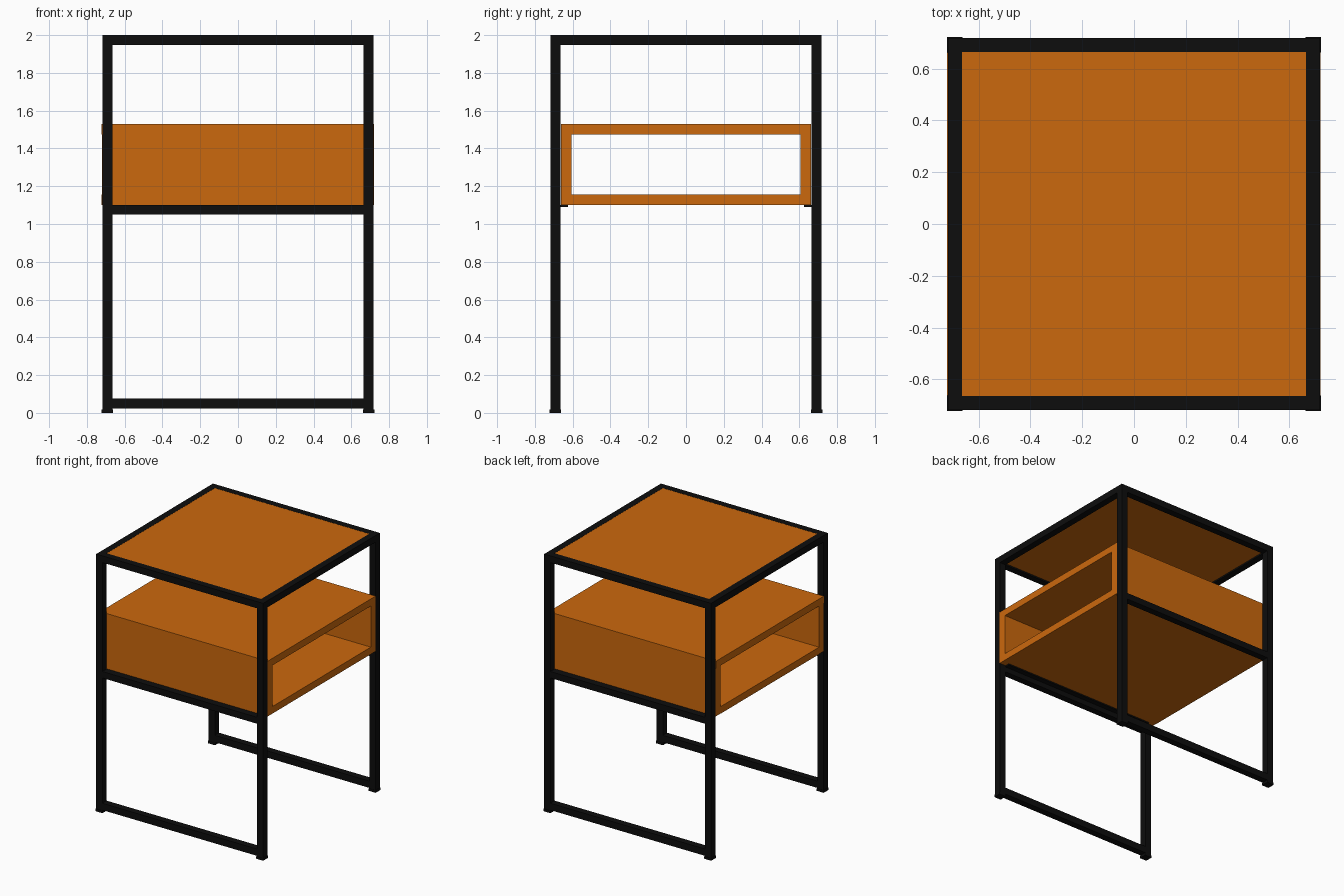
import bpy

if "Cube" in bpy.data.objects:
    bpy.data.objects.remove(bpy.data.objects["Cube"])

def material(name, color):
    m = bpy.data.materials.new(name)
    m.diffuse_color = color
    m.use_nodes = True
    m.node_tree.nodes["Principled BSDF"].inputs["Base Color"].default_value = m.diffuse_color
    return m

METAL = material("black_metal", (0.004, 0.004, 0.004, 1))
WOOD = material("orange_wood", (0.6, 0.14, 0.004, 1))

def box(name, x, y, z, mat):
    """Axis-aligned board given by (min, max) on each axis."""
    bpy.ops.mesh.primitive_cube_add(size=1)
    o = bpy.context.object
    o.name = name
    o.location = [(a + b) / 2 for a, b in (x, y, z)]
    o.scale = [b - a for a, b in (x, y, z)]
    bpy.ops.object.transform_apply(location=True, rotation=False, scale=True)
    o.data.materials.append(mat)
    return o

def side(s, a, b):
    """Range a..b mirrored to the side s."""
    return (a, b) if s > 0 else (-b, -a)

OUT, IN = 0.718, 0.665   # outer and inner faces of the square tube frame

for sy, yn in ((-1, "front"), (1, "back")):
    y = side(sy, IN, OUT)
    for sx, xn in ((-1, "left"), (1, "right")):
        # Legs with small foot pads
        box(f"{yn}_{xn}_leg", side(sx, IN, OUT), y, (0.015, 2.0), METAL)
        box(f"{yn}_{xn}_foot_pad", side(sx, 0.662, 0.722), side(sy, 0.662, 0.722), (0, 0.018), METAL)
    # Rails running along x
    for name, z in (("bottom", (0.022, 0.075)), ("middle", (1.05, 1.10)), ("top", (1.948, 2.0))):
        box(f"{yn}_{name}_rail", (-IN, IN), y, z, METAL)
    # Thin ledge that carries the compartment
    box(f"{yn}_support_ledge", (-IN, IN), side(sy, 0.625, IN), (1.09, 1.10), METAL)
    # Compartment walls
    box(f"compartment_{yn}_wall", (-0.72, 0.72), side(sy, 0.605, 0.663), (1.10, 1.475), WOOD)

# Top side rails
for sx, xn in ((-1, "left"), (1, "right")):
    box(f"{xn}_top_rail", side(sx, IN, OUT), (-IN, IN), (1.948, 2.0), METAL)

# Table top and compartment boards, open at both ends
box("table_top", (-IN, IN), (-IN, IN), (1.96, 1.999), WOOD)
box("compartment_top", (-0.722, 0.72), (-0.663, 0.663), (1.475, 1.53), WOOD)
box("compartment_floor", (-0.722, 0.72), (-0.605, 0.605), (1.10, 1.155), WOOD)
